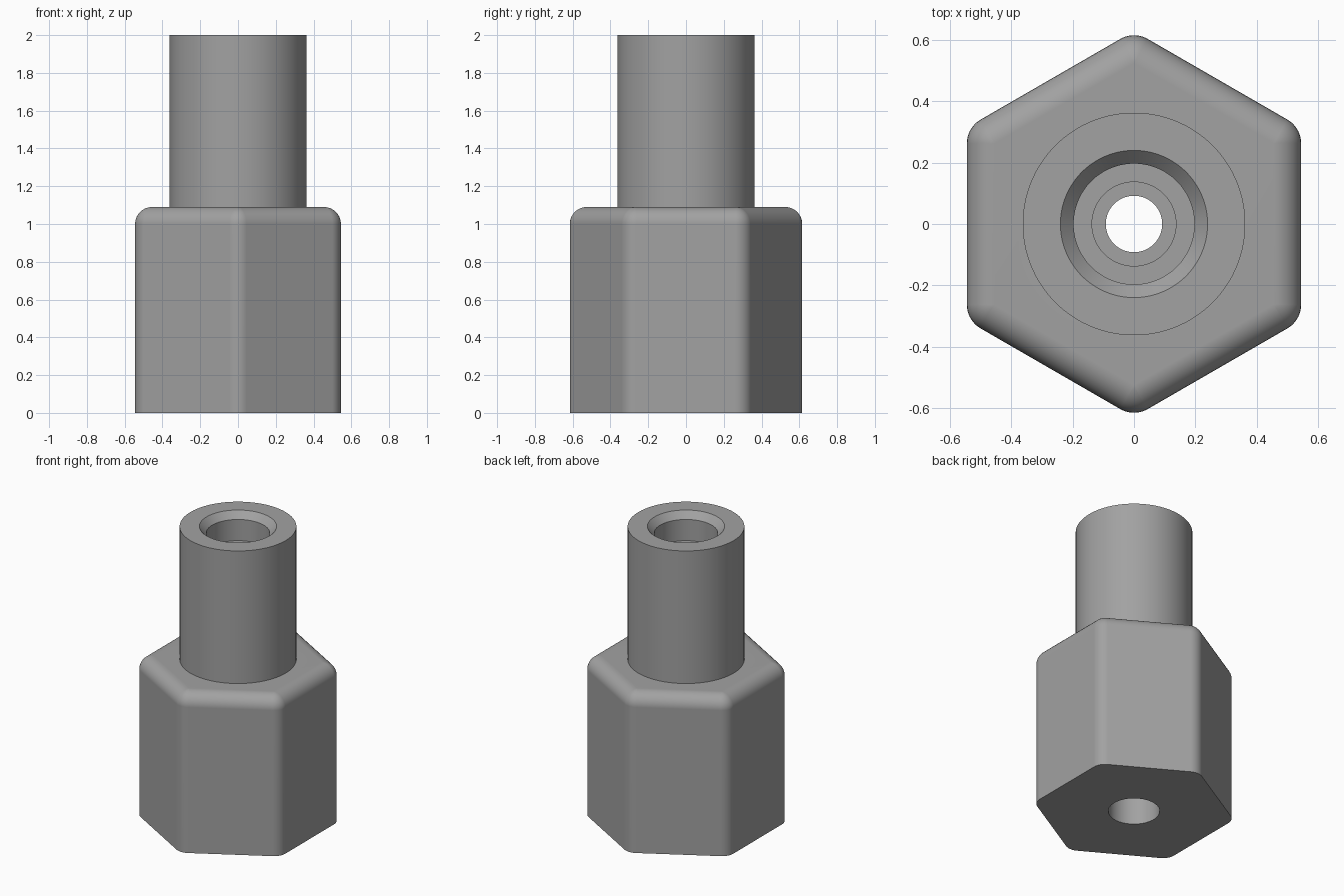
import bpy, bmesh, math

if "Cube" in bpy.data.objects:
    bpy.data.objects.remove(bpy.data.objects["Cube"])

STEPS = 16              # points per hexagon corner
COUNT = STEPS * 6
FILLET = 0.09
INNER = (0.545 - FILLET) * 2 / math.sqrt(3)   # corner radius of the unrounded core


def circle(radius, z):
    """Ring of points around the axis, starting at the first hexagon corner."""
    angles = [math.radians(60) + math.tau * (i + 0.5) / COUNT for i in range(COUNT)]
    return [(radius * math.cos(a), radius * math.sin(a), z) for a in angles]


def hexagon(round_radius, z):
    """Hexagon with points on the y axis and corners rounded by round_radius."""
    ring = []
    for k in range(6):
        mid = math.radians(90 + 60 * k)
        for j in range(STEPS):
            a = mid + math.radians(60) * (j / (STEPS - 1) - 0.5)
            ring.append((INNER * math.cos(mid) + round_radius * math.cos(a),
                         INNER * math.sin(mid) + round_radius * math.sin(a), z))
    return ring


# Hexagonal base with a filleted top rim
rings = [hexagon(FILLET, 0)]
for s in range(9):
    t = math.radians(90) * s / 8
    rings.append(hexagon(FILLET * math.cos(t), 1.0 + FILLET * math.sin(t)))

# Round shank, chamfered mouth, stepped bore and wider hole underneath
profile = [(0.363, 1.09), (0.363, 2.0), (0.24, 2.0), (0.197, 1.955),
           (0.197, 1.81), (0.137, 1.81), (0.137, 1.0), (0.092, 1.0),
           (0.092, 0.6), (0.16, 0.6), (0.16, 0.0)]
rings += [circle(r, z) for r, z in profile]

# Skin the closed loop of rings
bm = bmesh.new()
loops = [[bm.verts.new(p) for p in ring] for ring in rings]
for n, low in enumerate(loops):
    high = loops[(n + 1) % len(loops)]
    for i in range(COUNT):
        j = (i + 1) % COUNT
        bm.faces.new((low[i], low[j], high[j], high[i]))
bmesh.ops.remove_doubles(bm, verts=bm.verts, dist=0.0001)
bmesh.ops.recalc_face_normals(bm, faces=bm.faces)
mesh = bpy.data.meshes.new("hex_coupling")
bm.to_mesh(mesh)
bm.free()

coupling = bpy.data.objects.new("hex_coupling", mesh)
bpy.context.collection.objects.link(coupling)
grey = bpy.data.materials.new("grey metal")
grey.diffuse_color = (0.36, 0.36, 0.36, 1)
grey.use_nodes = True
grey.node_tree.nodes["Principled BSDF"].inputs["Base Color"].default_value = grey.diffuse_color
mesh.materials.append(grey)

# Smooth round surfaces, crisp edges and flat sides
bpy.context.view_layer.objects.active = coupling
coupling.select_set(True)
bpy.ops.object.shade_smooth_by_angle(angle=math.radians(30))
weighted = coupling.modifiers.new("flat_sides", 'WEIGHTED_NORMAL')
weighted.keep_sharp = True
